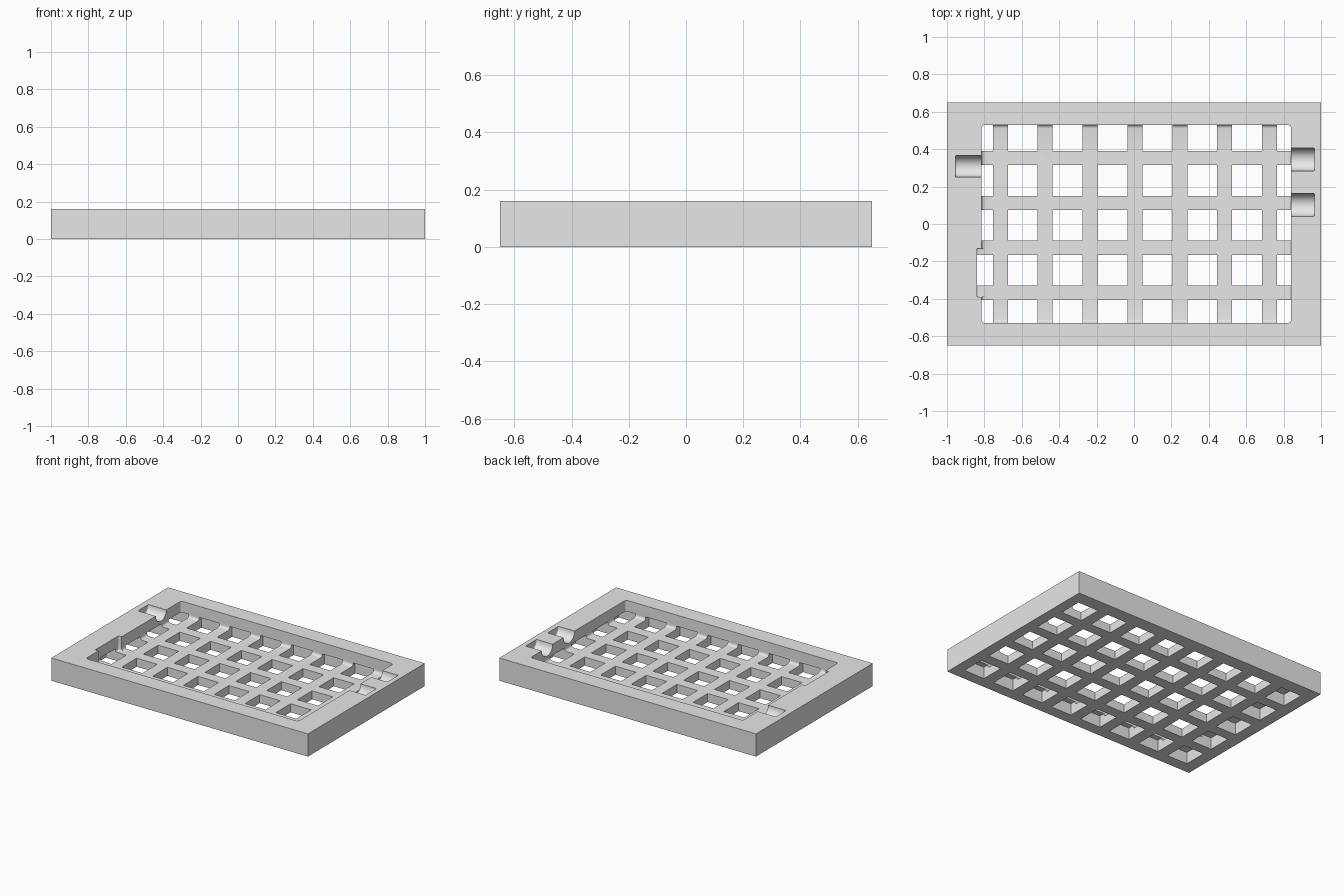
import bpy
from math import pi, radians

old = bpy.data.objects.get("Cube")
if old:
    bpy.data.objects.remove(old, do_unlink=True)

grey = bpy.data.materials.new("light_grey")
grey.use_nodes = True
grey.diffuse_color = (0.8, 0.8, 0.8, 1)
grey.node_tree.nodes["Principled BSDF"].inputs["Base Color"].default_value = (0.8, 0.8, 0.8, 1)


def box(name, low, high, bevel=0):
    """Box between two corners, with optional rounded edges."""
    centre = [(a + b) / 2 for a, b in zip(low, high)]
    bpy.ops.mesh.primitive_cube_add(size=1, location=centre)
    ob = bpy.context.object
    ob.name = name
    ob.scale = [b - a for a, b in zip(low, high)]
    bpy.ops.object.transform_apply(location=True, rotation=True, scale=True)
    return rounded(ob, bevel)


def rounded(ob, width):
    if width:
        mod = ob.modifiers.new("Rounded", "BEVEL")
        mod.width, mod.segments, mod.limit_method = width, 4, "ANGLE"
        mod.angle_limit = radians(30)
        bpy.ops.object.modifier_apply(modifier=mod.name)
    ob.data.materials.append(grey)
    return ob


def channel(name, x0, x1, y, radius):
    """Round bar along x, sunk halfway into the rim."""
    bpy.ops.mesh.primitive_cylinder_add(vertices=40, radius=radius, depth=x1 - x0,
                                        location=((x0 + x1) / 2, y, HEIGHT),
                                        rotation=(0, pi / 2, 0))
    ob = bpy.context.object
    ob.name = name
    ob.rotation_euler.rotate_axis("Z", pi / 40)
    bpy.ops.object.transform_apply(location=True, rotation=True, scale=True)
    return rounded(ob, 0.006)


HEIGHT, FLOOR = 0.16, 0.06
tray = box("tray", (-1, -0.65, 0), (1, 0.65, HEIGHT))

# Pocket, side notch and cable channels
cutters = [
    box("pocket_cutter", (-0.815, -0.53, FLOOR), (0.84, 0.53, 0.3), 0.018),
    box("notch_cutter", (-0.84, -0.39, FLOOR + 0.002), (-0.7, -0.13, 0.3), 0.006),
    channel("right_channel_cutter", -0.955, -0.7, 0.308, 0.058),
    channel("left_channel_cutter_back", 0.7, 0.965, 0.345, 0.061),
    channel("left_channel_cutter_front", 0.7, 0.965, 0.102, 0.061),
]

# Grid of openings in the floor, running on beneath the rim
holes = []
for i in range(8):
    for j in range(5):
        x, y = 0.005 + (i - 3.5) * 0.24, -0.007 + (j - 2) * 0.24
        holes.append(box("opening_cutter", (x - 0.08, y - 0.082, -0.1),
                         (x + 0.08, y + 0.082, FLOOR + 0.022)))
bpy.ops.object.select_all(action="DESELECT")
for hole in holes:
    hole.select_set(True)
bpy.context.view_layer.objects.active = holes[0]
bpy.ops.object.join()
cutters.append(holes[0])

# Cut everything from the tray
bpy.ops.object.select_all(action="DESELECT")
tray.select_set(True)
bpy.context.view_layer.objects.active = tray
for cutter in cutters:
    cutter.hide_render = True
    mod = tray.modifiers.new("Cut", "BOOLEAN")
    mod.operation, mod.solver, mod.object = "DIFFERENCE", "EXACT", cutter
    bpy.ops.object.modifier_apply(modifier=mod.name)
for cutter in cutters:
    bpy.data.objects.remove(cutter, do_unlink=True)

bpy.ops.object.shade_smooth_by_angle(angle=radians(30))
